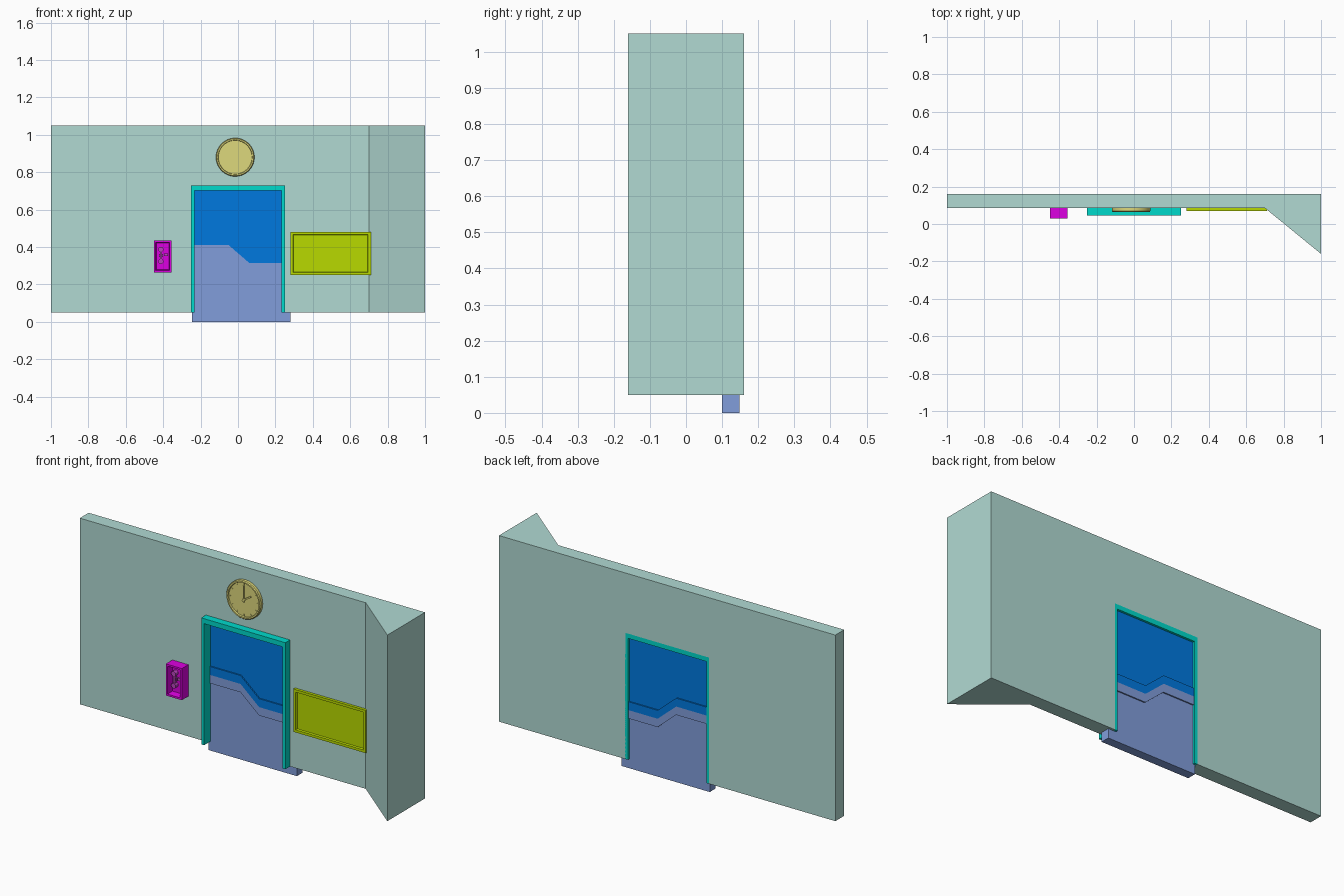
import bpy, bmesh, math
from mathutils import Vector

if "Cube" in bpy.data.objects:
    bpy.data.objects.remove(bpy.data.objects["Cube"])


def material(name, rgb):
    m = bpy.data.materials.new(name)
    m.diffuse_color = (*rgb, 1)
    m.use_nodes = True
    m.node_tree.nodes["Principled BSDF"].inputs["Base Color"].default_value = m.diffuse_color
    return m


WALL = material("wall_paint", (0.44, 0.70, 0.65))
FRAME = material("frame_teal", (0.0, 0.70, 0.60))
UPPER = material("door_blue", (0.0, 0.19, 0.74))
LOWER = material("door_periwinkle", (0.22, 0.34, 0.71))
CLOCK = material("clock_yellow", (0.73, 0.69, 0.20))
MAGENTA = material("box_magenta", (0.72, 0.0, 0.75))
PLUM = material("handset_plum", (0.50, 0.06, 0.52))
LIME = material("panel_lime", (0.48, 0.70, 0.0))


def prism(name, pts, lo, hi, mat, axis="y", recess=None, smooth=False):
    """Extrude an outline along y (points x,z) or z (points x,y).
    recess = list of (inset, push) steps applied to the front face."""
    bm = bmesh.new()
    put = (lambda p, t: (p[0], t, p[1])) if axis == "y" else (lambda p, t: (p[0], p[1], t))
    a = [bm.verts.new(put(p, lo)) for p in pts]
    b = [bm.verts.new(put(p, hi)) for p in pts]
    front = bm.faces.new(a)
    bm.faces.new(b[::-1])
    n = len(pts)
    for i in range(n):
        j = (i + 1) % n
        bm.faces.new((a[j], a[i], b[i], b[j]))
    bmesh.ops.recalc_face_normals(bm, faces=bm.faces[:])
    for inset, push in recess or []:
        bmesh.ops.inset_region(bm, faces=[front], thickness=inset, use_even_offset=True)
        bmesh.ops.translate(bm, verts=front.verts[:], vec=Vector((0, push, 0)))
    me = bpy.data.meshes.new(name)
    bm.to_mesh(me)
    bm.free()
    if mat:
        me.materials.append(mat)
    ob = bpy.data.objects.new(name, me)
    bpy.context.collection.objects.link(ob)
    if smooth:
        bpy.ops.object.select_all(action="DESELECT")
        ob.select_set(True)
        bpy.context.view_layer.objects.active = ob
        bpy.ops.object.shade_smooth_by_angle(angle=math.radians(30))
    return ob


def rect(x0, x1, z0, z1):
    return [(x0, z0), (x1, z0), (x1, z1), (x0, z1)]


def disc(cx, cz, r, n):
    return [(cx + r * math.cos(2 * math.pi * i / n), cz + r * math.sin(2 * math.pi * i / n))
            for i in range(n)]


def bar(cx, cz, angle, r0, r1, w):
    """Radial strip from r0 to r1, angle clockwise from straight up."""
    d = Vector((math.sin(angle), math.cos(angle)))
    s = Vector((d.y, -d.x)) * w / 2
    c = Vector((cx, cz))
    return [tuple(c + d * r0 - s), tuple(c + d * r0 + s), tuple(c + d * r1 + s), tuple(c + d * r1 - s)]


# Wall with angled right-hand end and doorway
wall = prism("wall", [(-1, 0.085), (0.70, 0.085), (1, -0.16), (1, 0.16), (-1, 0.16)],
             0.05, 1.05, WALL, axis="z")
cutter = prism("doorway_cutter", rect(-0.248, 0.248, -0.1, 0.728), -0.1, 0.3, None)
cutter.hide_render = True
cutter.hide_viewport = True
cut = wall.modifiers.new("doorway", "BOOLEAN")
cut.operation = "DIFFERENCE"
cut.solver = "EXACT"
cut.object = cutter

# Door frame
prism("door_frame", [(-0.25, 0.05), (-0.25, 0.73), (0.25, 0.73), (0.25, 0.05),
                     (0.233, 0.05), (0.233, 0.703), (-0.233, 0.703), (-0.233, 0.05)],
      0.045, 0.16, FRAME)

# Two interlocking door leaves, with a raised band along the stepped joint
joint = [(-0.245, 0.41), (-0.05, 0.41), (0.06, 0.315), (0.28, 0.315)]


def shifted(dz):
    return [(x, z + dz) for x, z in joint]


prism("door_lower", joint + [(0.28, 0), (-0.245, 0)], 0.10, 0.148, LOWER)
prism("door_upper", joint + [(0.28, 0.712), (-0.245, 0.712)], 0.10, 0.148, UPPER)
prism("door_lower_band", joint + shifted(-0.045)[::-1], 0.093, 0.155, LOWER)
prism("door_upper_band", joint + shifted(0.045)[::-1], 0.093, 0.155, UPPER)

# Wall clock
cx, cz = -0.015, 0.88
prism("clock_body", disc(cx, cz, 0.103, 32), 0.070, 0.09, CLOCK, smooth=True,
      recess=[(0.004, -0.005), (0.007, 0.0), (0.002, 0.008)])
prism("clock_minute_hand", bar(cx, cz, 0, -0.012, 0.075, 0.007), 0.067, 0.074, CLOCK)
prism("clock_hour_hand", bar(cx, cz, math.radians(58), -0.010, 0.050, 0.008), 0.066, 0.074, CLOCK)
prism("clock_hub", disc(cx, cz, 0.008, 12), 0.065, 0.074, CLOCK)
for i in range(12):
    prism(f"clock_tick_{i + 1}", bar(cx, cz, i * math.pi / 6, 0.078, 0.087, 0.004), 0.071, 0.074, CLOCK)

# Recessed wall panel beside the door
prism("wall_panel", rect(0.28, 0.71, 0.25, 0.48), 0.07, 0.09, LIME, recess=[(0.014, 0), (0.003, 0.009)])

# Wall telephone box with handset and hook
prism("phone_box", rect(-0.45, -0.355, 0.265, 0.435), 0.03, 0.09, MAGENTA,
      recess=[(0.010, 0), (0.004, 0.035)])
hx = -0.412
prism("handset_grip", rect(hx - 0.006, hx + 0.006, 0.315, 0.39), 0.044, 0.056, PLUM)
for label, z in (("earpiece", 0.387), ("mouthpiece", 0.323)):
    prism("handset_" + label, disc(hx, z, 0.014, 12), 0.040, 0.062, PLUM, smooth=True)
prism("handset_cradle", rect(hx - 0.010, hx + 0.010, 0.346, 0.362), 0.054, 0.068, PLUM)
prism("phone_hook", rect(-0.395, -0.373, 0.351, 0.365), 0.052, 0.068, PLUM)
